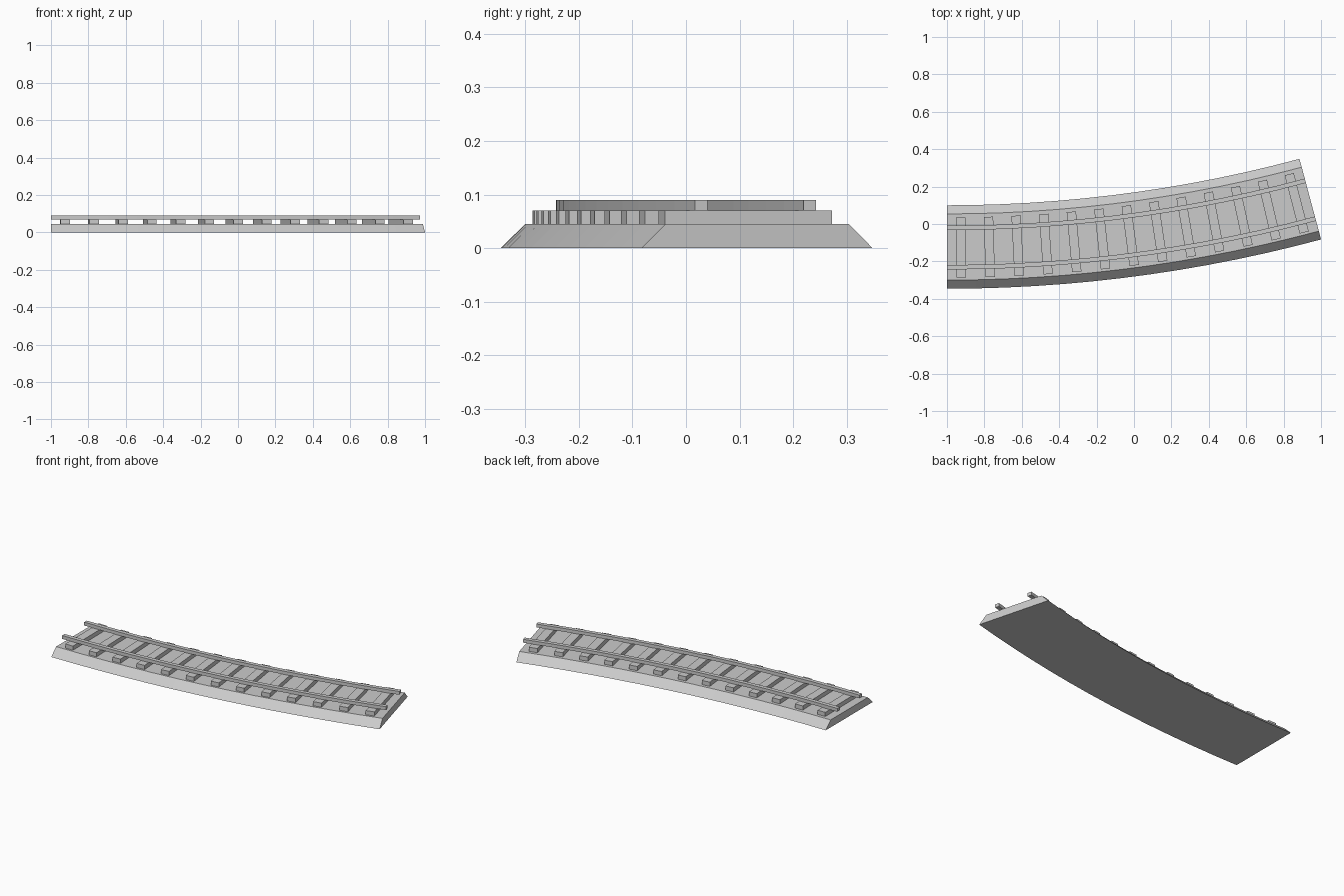
import bpy
import bmesh
import math
from mathutils import Matrix, Vector

cube = bpy.data.objects.get("Cube")
if cube:
    bpy.data.objects.remove(cube, do_unlink=True)

RADIUS = 7.505
ANGLE = math.radians(15)
SLEEPERS = 13
START = Vector((-1, 7.382, 0))  # centre of the curve

grey = bpy.data.materials.new("light_grey")
grey.use_nodes = True
colour = (0.6, 0.6, 0.6, 1)
grey.diffuse_color = colour
grey.node_tree.nodes["Principled BSDF"].inputs["Base Color"].default_value = colour


def on_curve(angle, offset, z):
    """Point on the curve; positive offset lies on the outer side."""
    r = RADIUS + offset
    return START + Vector((r * math.sin(angle), -r * math.cos(angle), z))


def finish(name, bm):
    bmesh.ops.recalc_face_normals(bm, faces=bm.faces)
    mesh = bpy.data.meshes.new(name)
    bm.to_mesh(mesh)
    bm.free()
    mesh.materials.append(grey)
    obj = bpy.data.objects.new(name, mesh)
    bpy.context.collection.objects.link(obj)
    return obj


def sweep(name, profile, steps=SLEEPERS):
    """Sweep a closed (offset, z) profile along the curve and cap its ends."""
    bm = bmesh.new()
    rings = [[bm.verts.new(on_curve(ANGLE * i / steps, o, z)) for o, z in profile]
             for i in range(steps + 1)]
    n = len(profile)
    for a, b in zip(rings, rings[1:]):
        for j in range(n):
            k = (j + 1) % n
            bm.faces.new((a[j], a[k], b[k], b[j]))
    bm.faces.new(rings[0])
    bm.faces.new(rings[-1])
    return finish(name, bm)


def rectangle(centre, width, low, high):
    a, b = centre - width / 2, centre + width / 2
    return [(a, low), (b, low), (b, high), (a, high)]


# Sloped ballast bed
sweep("track_bed", [(-0.223, 0), (0.223, 0), (0.177, 0.045), (-0.177, 0.045)])

# Two rails resting on the sleepers
for name, side in (("inner_rail", -1), ("outer_rail", 1)):
    sweep(name, rectangle(side * 0.105 + 0.003, 0.024, 0.07, 0.09))

# Evenly spaced sleepers, each square to the curve
for i in range(SLEEPERS):
    angle = ANGLE * (i + 0.5) / SLEEPERS
    bm = bmesh.new()
    bmesh.ops.create_cube(bm, size=1)
    bmesh.ops.scale(bm, vec=(0.05, 0.322, 0.025), verts=bm.verts)
    sleeper = finish(f"sleeper_{i + 1}", bm)
    sleeper.matrix_world = (Matrix.Translation(on_curve(angle, 0.003, 0.0575))
                            @ Matrix.Rotation(angle, 4, "Z"))
